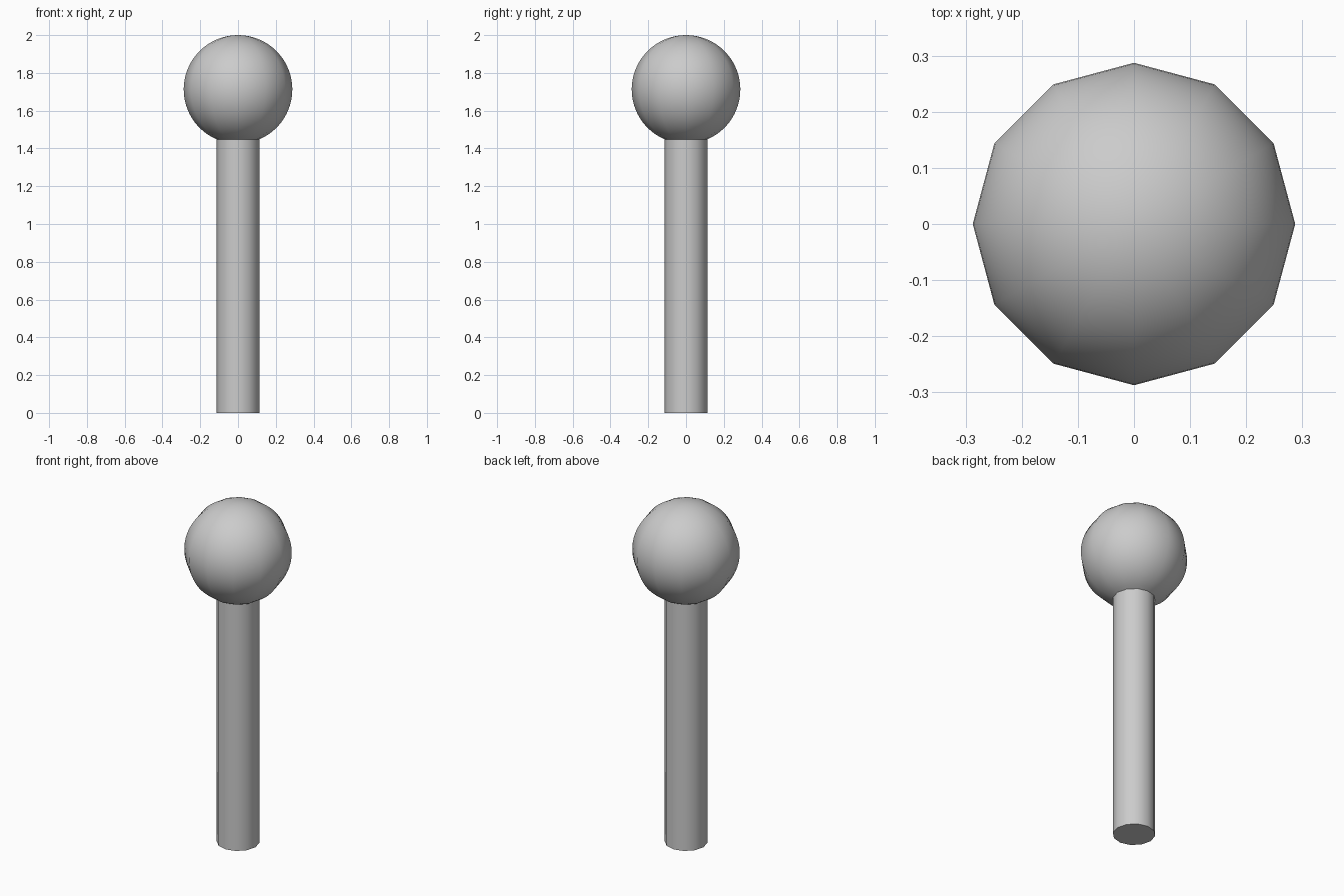
import bpy, bmesh
from math import pi, sin, cos, asin, radians

if "Cube" in bpy.data.objects:
    bpy.data.objects.remove(bpy.data.objects["Cube"])

SIDES = 12
STEM_R = 0.114
BALL_R = 0.2875
BALL_Z = 2.0 - BALL_R

# Profile: flat base, straight stem, round ball on top
start = pi - asin(STEM_R / BALL_R)
STEPS = 32
profile = [(0, 0), (STEM_R, 0)]
for i in range(STEPS + 1):
    a = start * (1 - i / STEPS)
    profile.append((BALL_R * sin(a), BALL_Z + BALL_R * cos(a)))

# Spin the profile into a twelve-sided solid
bm = bmesh.new()
verts = [bm.verts.new((r, 0, z)) for r, z in profile]
edges = [bm.edges.new(pair) for pair in zip(verts, verts[1:])]
bmesh.ops.spin(bm, geom=verts + edges, cent=(0, 0, 0), axis=(0, 0, 1),
               angle=2 * pi, steps=SIDES)
bmesh.ops.remove_doubles(bm, verts=bm.verts, dist=1e-4)
bmesh.ops.recalc_face_normals(bm, faces=bm.faces)

mesh = bpy.data.meshes.new("ball_topped_post")
bm.to_mesh(mesh)
bm.free()
post = bpy.data.objects.new("ball_topped_post", mesh)
bpy.context.collection.objects.link(post)

# Smooth sides, crisp base rim and neck
bpy.context.view_layer.objects.active = post
post.select_set(True)
bpy.ops.object.shade_smooth_by_angle(angle=radians(40))
